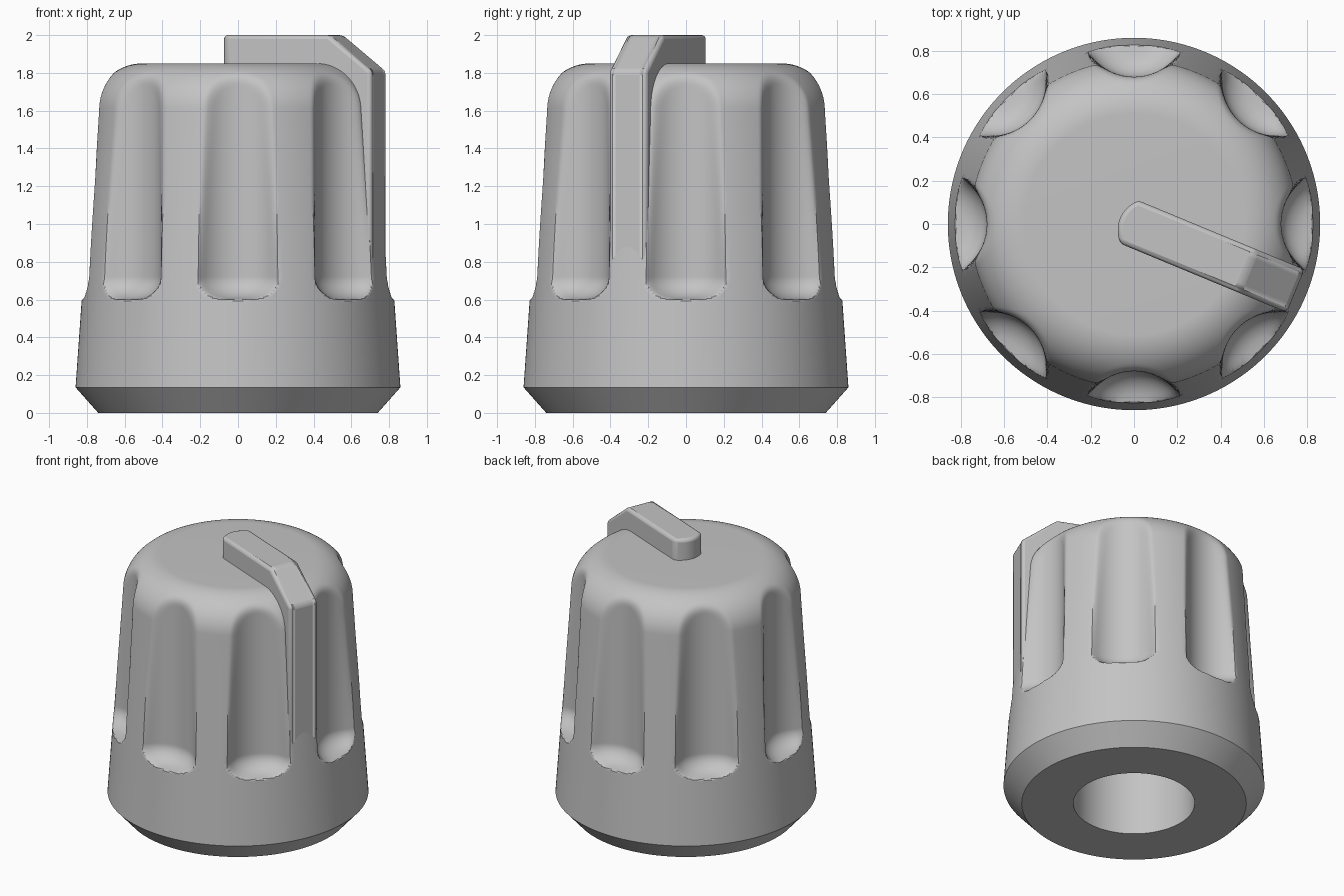
import bpy, bmesh, math
from math import pi, sin, cos, sqrt, radians

cube = bpy.data.objects.get("Cube")
if cube:
    bpy.data.objects.remove(cube, do_unlink=True)

grey = bpy.data.materials.new("knob grey")
grey.use_nodes = True
colour = (0.55, 0.55, 0.55, 1)
grey.diffuse_color = colour
grey.node_tree.nodes["Principled BSDF"].inputs["Base Color"].default_value = colour


def add_object(name, bm):
    bmesh.ops.recalc_face_normals(bm, faces=bm.faces)
    mesh = bpy.data.meshes.new(name)
    bm.to_mesh(mesh)
    bm.free()
    mesh.materials.append(grey)
    obj = bpy.data.objects.new(name, mesh)
    bpy.context.collection.objects.link(obj)
    return obj


def smooth(obj):
    bpy.ops.object.select_all(action='DESELECT')
    obj.select_set(True)
    bpy.context.view_layer.objects.active = obj
    bpy.ops.object.shade_smooth_by_angle(angle=radians(30))


# Grip body: revolved profile with eight finger grooves
COLUMNS = 384
GROOVES = 8
GROOVE_AXIS = 0.93
GROOVE_RADIUS = 0.25
FLOOR, FLOOR_ROUND = 0.6, 0.12


def wall(z):
    return 0.86 - 0.07 * (z - 0.135)


def groove_surface(angle, z):
    """Distance from the axis to the nearest groove wall, or None outside it."""
    if z < FLOOR:
        return None
    step = 2 * pi / GROOVES
    a = (angle + step / 2) % step - step / 2
    t = max(0, (FLOOR + FLOOR_ROUND - z) / FLOOR_ROUND)
    r = GROOVE_RADIUS - 0.15 * (1 - sqrt(max(0, 1 - t * t)))
    d = r * r - (GROOVE_AXIS * sin(a)) ** 2
    return GROOVE_AXIS * cos(a) - sqrt(d) if d > 0 else None


def soft_min(a, b, k=0.035):
    h = max(k - abs(a - b), 0) / k
    return min(a, b) - h * h * k / 4


def spread(start, end, count):
    return [start + (end - start) * i / count for i in range(count)]


# Profile runs from the shaft hole, round the base and up to the top
profile = [(0.4, 1.0), (0.4, 0), (0.74, 0)]
heights = spread(0.135, 0.56, 4) + spread(0.56, 0.8, 36) + spread(0.8, 1.6, 16)
profile += [(wall(z), z) for z in heights]
CORNER = 0.25
corner_axis = wall(1.6) - CORNER
for i in range(31):
    a = 0.07 + (pi / 2 - 0.07) * i / 30
    profile.append((corner_axis + CORNER * cos(a), 1.6 + CORNER * sin(a)))

bm = bmesh.new()
rings = []
for r0, z in profile:
    ring = []
    for c in range(COLUMNS):
        angle = 2 * pi * c / COLUMNS
        g = groove_surface(angle, z)
        r = soft_min(r0, g) if g and r0 > 0.45 else r0
        ring.append(bm.verts.new((r * cos(angle), r * sin(angle), z)))
    rings.append(ring)
for low, high in zip(rings, rings[1:]):
    for c in range(COLUMNS):
        n = (c + 1) % COLUMNS
        bm.faces.new((low[c], low[n], high[n], high[c]))
bm.faces.new(rings[0])
bm.faces.new(rings[-1])
smooth(add_object("grip_body", bm))

# Pointer: bent bar over the top and down the side, with a bowed inner end
HALF_WIDTH = 0.108
SLICES = 10
bm = bmesh.new()
slices = []
for i in range(SLICES + 1):
    v = HALF_WIDTH * (2 * i / SLICES - 1)
    back = -0.07 + 0.045 * (v / HALF_WIDTH) ** 2
    outline = [(back, 1.65), (back, 2), (0.565, 2), (0.808, 1.81),
               (0.808, 0.6), (0.55, 0.6), (0.55, 1.65)]
    slices.append([bm.verts.new((u, v, z)) for u, z in outline])
for near, far in zip(slices, slices[1:]):
    for j in range(len(near)):
        n = (j + 1) % len(near)
        bm.faces.new((near[j], near[n], far[n], far[j]))
bm.faces.new(slices[0])
bm.faces.new(slices[-1])
pointer = add_object("pointer", bm)
pointer.rotation_euler.z = radians(-22.5)
bevel = pointer.modifiers.new("soft edges", 'BEVEL')
bevel.width = 0.022
bevel.segments = 3
bevel.limit_method = 'ANGLE'
bevel.angle_limit = radians(30)
smooth(pointer)
